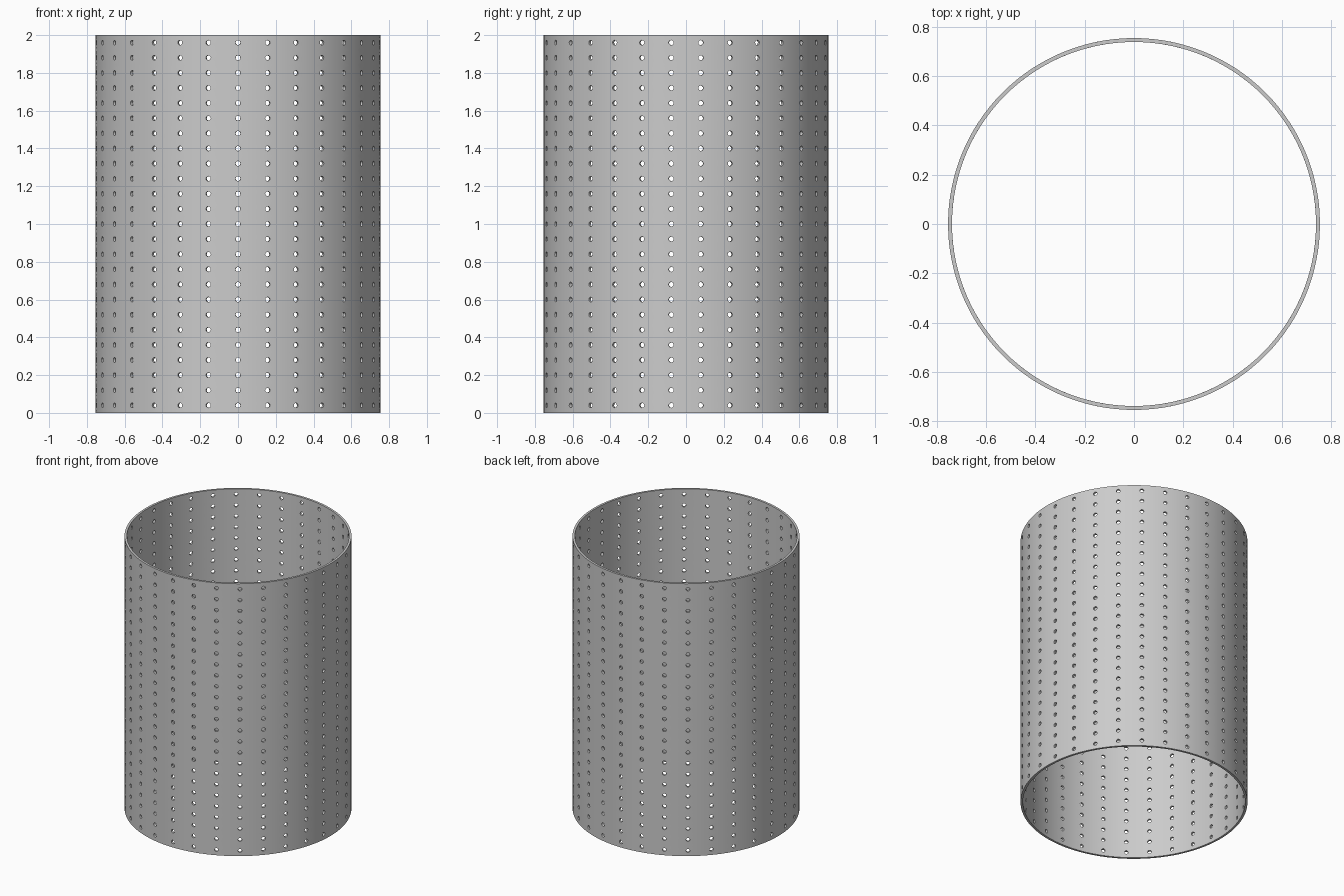
import bpy, bmesh
from math import sin, cos, pi, radians

if "Cube" in bpy.data.objects:
    bpy.data.objects.remove(bpy.data.objects["Cube"])

R_OUT, WALL, HEIGHT = 0.755, 0.016, 2.0
COLS, ROWS, HOLE_R, SIDES = 30, 25, 0.013, 16
PITCH = HEIGHT / ROWS
HALF = PITCH / 2                      # half height of one cell
HALF_W = R_OUT * pi / COLS            # half width of one cell along the arc

bm = bmesh.new()


def vert(u, z):
    """Wrap an unrolled point (arc length, height) onto the cylinder."""
    a = u / R_OUT - pi / 2
    return bm.verts.new((R_OUT * cos(a), R_OUT * sin(a), z))


def face(points):
    bm.faces.new([vert(u, z) for u, z in points])


# one cell: a square pierced by a round hole, with a plain strip on each side
hole, square = [], []
for i in range(SIDES):
    a = 2 * pi * i / SIDES
    c, s = cos(a), sin(a)
    k = HALF / max(abs(c), abs(s))
    hole.append((HOLE_R * c, HOLE_R * s))
    square.append((k * c, k * s))
cell = []
for i in range(SIDES):
    j = (i + 1) % SIDES
    cell.append([hole[i], square[i], square[j], hole[j]])
    (u0, z0), (u1, z1) = square[i], square[j]
    if abs(u0 - u1) < 1e-6:
        w = HALF_W if u0 > 0 else -HALF_W
        cell.append([(u0, z0), (w, z0), (w, z1), (u1, z1)])

# repeat the cell around and up the tube
for col in range(COLS):
    for row in range(ROWS):
        du, dz = 2 * HALF_W * col, HALF + PITCH * row
        for quad in cell:
            face([(u + du, z + dz) for u, z in quad])
bmesh.ops.remove_doubles(bm, verts=bm.verts, dist=1e-4)

mesh = bpy.data.meshes.new("perforated_tube")
bm.to_mesh(mesh)
bm.free()
tube = bpy.data.objects.new("perforated_tube", mesh)
bpy.context.collection.objects.link(tube)
bpy.context.view_layer.objects.active = tube
tube.select_set(True)

# wall thickness, growing inwards
solid = tube.modifiers.new("wall", 'SOLIDIFY')
solid.thickness = WALL
solid.offset = -1
bpy.ops.object.modifier_apply(modifier=solid.name)
bpy.ops.object.shade_smooth_by_angle(angle=radians(35))
